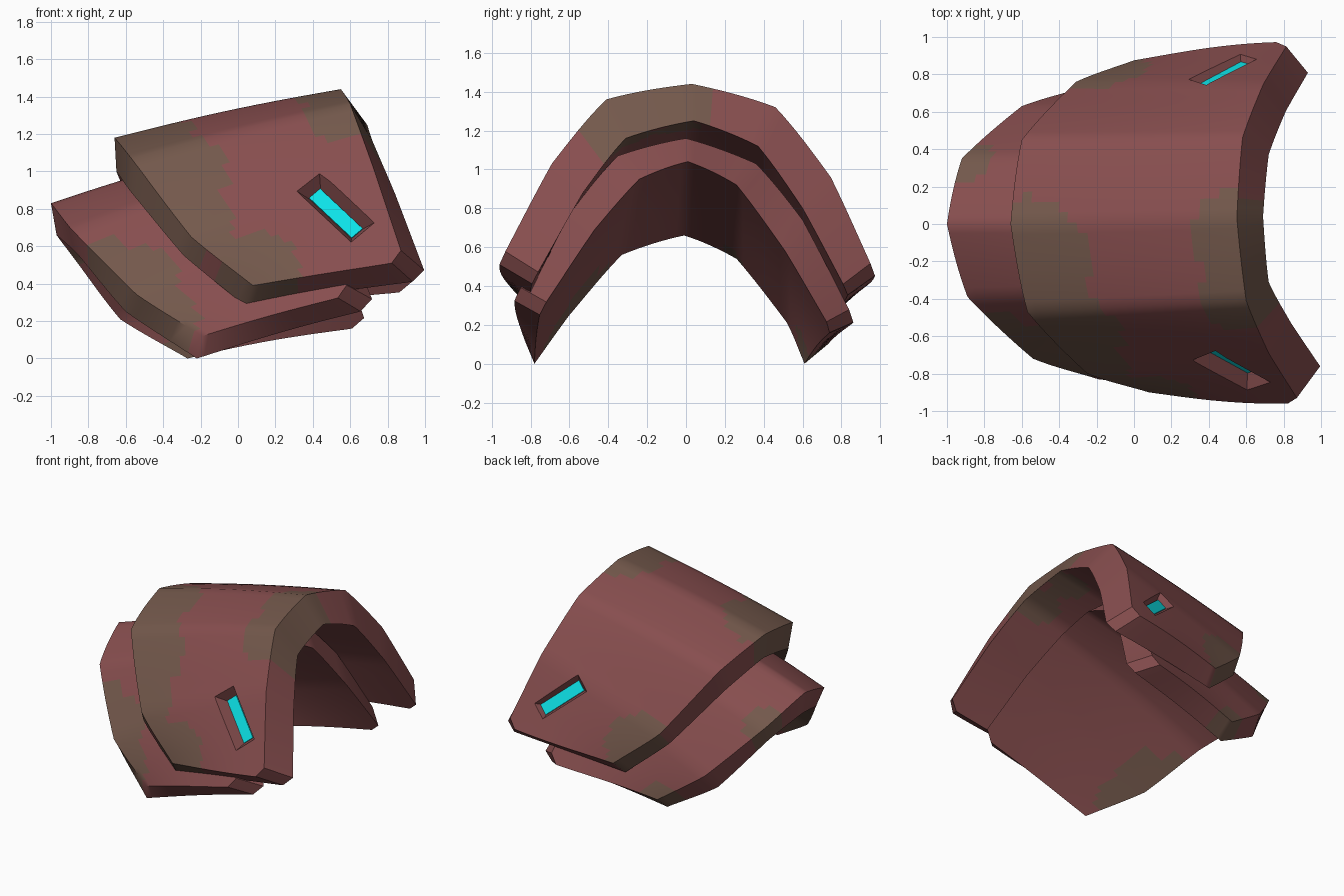
import bpy, bmesh, math
from mathutils import Vector

if "Cube" in bpy.data.objects:
    bpy.data.objects.remove(bpy.data.objects["Cube"])


def material(name, rgb):
    m = bpy.data.materials.new(name)
    m.diffuse_color = (*rgb, 1)
    m.use_nodes = True
    m.node_tree.nodes["Principled BSDF"].inputs["Base Color"].default_value = m.diffuse_color
    return m


RED = material("dull_red", (0.242, 0.076, 0.077))
BROWN = material("camo_brown", (0.172, 0.098, 0.071))
CYAN = material("cyan_light", (0.004, 0.79, 0.83))


def arch(points, n=8, roundness=0.3):
    """Polyline through the points, with softly rounded spans."""
    p = [Vector(q) for q in points]
    p = [2 * p[0] - p[1]] + p + [2 * p[-1] - p[-2]]
    out = []
    for k in range(1, len(p) - 2):
        a, b, c, d = p[k - 1:k + 3]
        for s in range(n):
            t = s / n
            curve = 0.5 * (2 * b + (c - a) * t + (2 * a - 5 * b + 4 * c - d) * t * t
                           + (3 * b - a - 3 * c + d) * t ** 3)
            out.append(b.lerp(c, t).lerp(curve, roundness))
    return out + [p[-2]]


def mesh_object(name, bm):
    bmesh.ops.recalc_face_normals(bm, faces=bm.faces)
    me = bpy.data.meshes.new(name)
    bm.to_mesh(me)
    bm.free()
    ob = bpy.data.objects.new(name, me)
    bpy.context.collection.objects.link(ob)
    return ob


def plate(name, outer, inner, lift, steps=24):
    """Closed shell: each skin is lofted from its back arch to its open arch."""
    bm = bmesh.new()
    skins = []
    for back, mouth in (outer, inner):
        a, b = arch(back), arch(mouth)
        rows = []
        for i in range(steps + 1):
            t = i / steps
            swell = math.sin(math.pi * t)
            row = []
            for u, v in zip(a, b):
                q = u.lerp(v, t)
                # sides swell only near the lower edges, the crown lifts a little
                side = 0.018 * q.y * max(0, abs(q.y) - 0.7) / 0.2
                row.append(q + Vector((0, side, lift * (1 - q.y * q.y))) * swell)
            # clipped lower corners at the mouth
            f = max(0, (t - 0.915) / 0.085) * 0.9
            row[0] = row[0].lerp(row[1], f)
            row[-1] = row[-1].lerp(row[-2], f)
            rows.append([bm.verts.new(q) for q in row])
        skins.append(rows)
    o, s = skins
    m = len(o[0])
    for rows in skins:
        for i in range(steps):
            for j in range(m - 1):
                bm.faces.new((rows[i][j], rows[i + 1][j], rows[i + 1][j + 1], rows[i][j + 1]))
    for i in (0, steps):           # back and mouth rims
        for j in range(m - 1):
            bm.faces.new((o[i][j], o[i][j + 1], s[i][j + 1], s[i][j]))
    for j in (0, m - 1):           # lower edges
        for i in range(steps):
            bm.faces.new((o[i][j], o[i + 1][j], s[i + 1][j], s[i][j]))
    return mesh_object(name, bm)


def slab(name, a, b, normal, width, low, high, flare=(1, 1)):
    """Box along a-b, from low to high along the normal, flaring outward."""
    a, b, n = Vector(a), Vector(b), Vector(normal)
    along = (b - a) / 2
    n = (n - along * n.dot(along) / along.length_squared).normalized()
    side = n.cross(along).normalized() * width / 2
    bm = bmesh.new()
    v = []
    for h, (k, w) in ((low, (1, 1)), (high, flare)):
        c = (a + b) / 2 + n * h
        v += [bm.verts.new(c + along * x * k + side * y * w)
              for x, y in ((-1, -1), (1, -1), (1, 1), (-1, 1))]
    for f in ((0, 1, 2, 3), (4, 5, 6, 7), (0, 1, 5, 4), (1, 2, 6, 5), (2, 3, 7, 6), (3, 0, 4, 7)):
        bm.faces.new([v[i] for i in f])
    return mesh_object(name, bm)


def finish(ob, blobs):
    """Two-tone camouflage: brown wherever a face lies within a blob."""
    me = ob.data
    me.materials.clear()
    me.materials.append(RED)
    me.materials.append(BROWN)
    for p in me.polygons:
        p.material_index = int(any((p.center - Vector(b[:3])).length < b[3] for b in blobs))
    bpy.ops.object.select_all(action='DESELECT')
    bpy.context.view_layer.objects.active = ob
    ob.select_set(True)
    bpy.ops.object.shade_smooth_by_angle(angle=math.radians(40))


# Upper shoulder plate
upper = plate(
    "upper_plate",
    ([(.08, -.90, .39), (-.25, -.80, .65), (-.57, -.47, 1.07), (-.66, 0, 1.18),
      (-.60, .45, 1.06), (-.31, .76, .62), (0, .875, .36)],
     [(.89, -.96, .52), (.72, -.69, 1.03), (.60, -.41, 1.36), (.55, .03, 1.44),
      (.58, .46, 1.32), (.69, .745, .96), (.83, .975, .46)]),
    ([(.04, -.80, .28), (-.29, -.72, .55), (-.58, -.40, .90), (-.65, 0, 1.0),
      (-.60, .38, .89), (-.33, .67, .52), (-.03, .77, .26)],
     [(1.015, -.79, .42), (.84, -.53, .88), (.72, -.31, 1.16), (.69, .04, 1.25),
      (.72, .37, 1.12), (.81, .60, .80), (.945, .835, .36)]), 0.015)

# Lower plate tucked under the upper one
lower = plate(
    "lower_plate",
    ([(-.19, -.83, .12), (-.54, -.72, .34), (-.89, -.39, .69), (-1, 0, .83),
      (-.92, .35, .68), (-.60, .63, .33), (-.27, .73, .10)],
     [(.60, -.885, .34), (.43, -.58, .80), (.31, -.35, 1.07), (.27, 0, 1.16),
      (.30, .36, 1.03), (.41, .60, .74), (.56, .87, .22)]),
    ([(-.22, -.78, 0), (-.60, -.60, .25), (-.86, -.33, .56), (-.97, -.01, .66),
      (-.88, .26, .54), (-.63, .52, .21), (-.27, .61, 0)],
     [(.735, -.75, .27), (.57, -.47, .69), (.45, -.24, .95), (.42, .01, 1.04),
      (.45, .26, .92), (.55, .51, .58), (.69, .75, .17)]), 0.03)

# Recessed light strips, one on each flank
strips = {
    "front_light": ((.41, -.66, .883), (.637, -.785, .67), (-.05, -.885, .46)),
    "back_light": ((.365, .733, .80), (.60, .858, .60), (-.12, .905, .41)),
}
for name, (a, b, n) in strips.items():
    cutter = slab(name + "_cutter", a, b, n, 0.085, -0.008, 0.16, (1.6, 3.0))
    cutter.hide_render = True
    mod = upper.modifiers.new("recess", 'BOOLEAN')
    mod.operation, mod.solver, mod.object = 'DIFFERENCE', 'EXACT', cutter
    bpy.context.view_layer.objects.active = upper
    bpy.ops.object.modifier_apply(modifier=mod.name)
    bpy.data.objects.remove(cutter)
    slab(name, a, b, n, 0.08, -0.008, 0.001).data.materials.append(CYAN)

# Camouflage patches: x, y, z, radius
finish(upper, [(-.55, -.18, 1.13, .33), (-.36, -.52, .92, .32), (-.25, -.78, .72, .22),
               (.10, -.88, .45, .24), (.53, -.06, 1.40, .23), (.58, -.37, 1.30, .24),
               (-.15, .80, .50, .23)])
finish(lower, [(-.58, -.70, .40, .27), (-.74, -.55, .52, .16), (-.38, -.78, .22, .17),
               (-.90, .33, .66, .16), (-.27, .68, .08, .15)])
